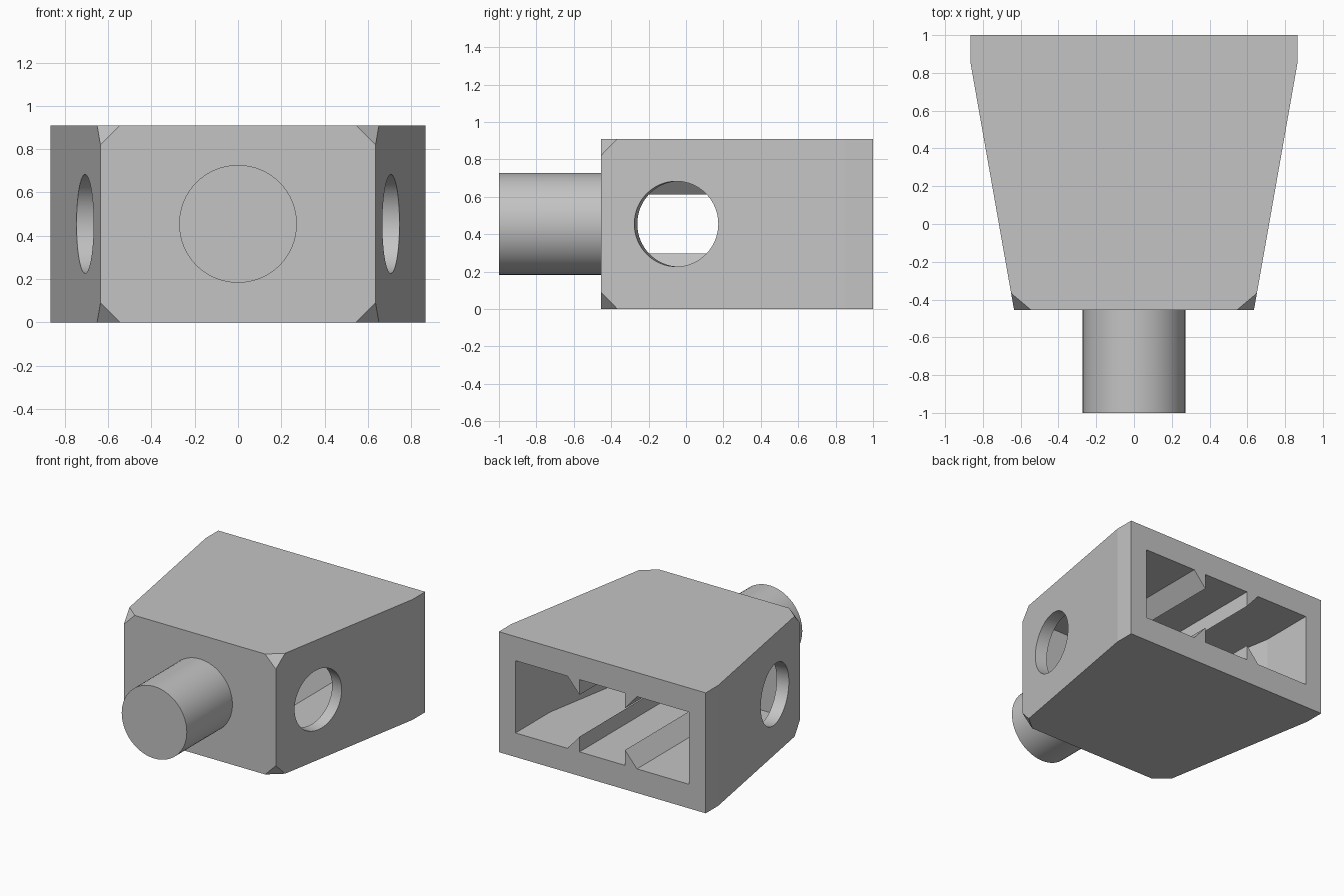
import bpy, bmesh, math
from mathutils import Matrix

cube = bpy.data.objects.get("Cube")
if cube:
    bpy.data.objects.remove(cube, do_unlink=True)

GREY = (0.55, 0.55, 0.55, 1)
grey = bpy.data.materials.new("plain grey")
grey.use_nodes = True
grey.diffuse_color = GREY
grey.node_tree.nodes["Principled BSDF"].inputs["Base Color"].default_value = GREY

HEIGHT, MID = 0.91, 0.455
BACK, FRONT, BEND = 1.0, -0.455, 0.85
HALF_BACK, HALF_FRONT = 0.865, 0.635
SLOPE = (HALF_BACK - HALF_FRONT) / (BEND - FRONT)
TAPER = math.atan(SLOPE)
WALL, CAVITY_FRONT, CAVITY_HALF = 0.092, -0.27, 0.725
FLOOR, CEILING = 0.182, 0.728


def finish(name, bm):
    bmesh.ops.recalc_face_normals(bm, faces=bm.faces[:])
    mesh = bpy.data.meshes.new(name)
    bm.to_mesh(mesh)
    bm.free()
    mesh.materials.append(grey)
    obj = bpy.data.objects.new(name, mesh)
    bpy.context.collection.objects.link(obj)
    return obj


def prism(points, offset):
    """Extrude a closed outline of 3D points by an offset."""
    bm = bmesh.new()
    face = bm.faces.new([bm.verts.new(p) for p in points])
    made = bmesh.ops.extrude_face_region(bm, geom=[face])["geom"]
    moved = [v for v in made if isinstance(v, bmesh.types.BMVert)]
    bmesh.ops.translate(bm, verts=moved, vec=offset)
    return bm


def plan_prism(half_outline, z0, z1):
    """Prism from a plan outline mirrored about the centre line."""
    outline = half_outline + [(-x, y) for x, y in reversed(half_outline)]
    return prism([(x, y, z0) for x, y in outline], (0, 0, z1 - z0))


def cylinder(name, radius, depth, matrix):
    bm = bmesh.new()
    bmesh.ops.create_cone(bm, cap_ends=True, segments=64, radius1=radius,
                          radius2=radius, depth=depth, matrix=matrix)
    return finish(name, bm)


def cut(target, cutter):
    cutter.hide_render = True
    mod = target.modifiers.new("cut", "BOOLEAN")
    mod.operation, mod.solver, mod.object = "DIFFERENCE", "EXACT", cutter
    graph = bpy.context.evaluated_depsgraph_get()
    mesh = bpy.data.meshes.new_from_object(target.evaluated_get(graph))
    target.modifiers.clear()
    target.data = mesh
    bpy.data.objects.remove(cutter, do_unlink=True)


def smooth(obj):
    bpy.ops.object.select_all(action="DESELECT")
    obj.select_set(True)
    bpy.context.view_layer.objects.active = obj
    bpy.ops.object.shade_smooth_by_angle(angle=math.radians(8))


# Tapered block with its four front corners clipped
bm = plan_prism([(HALF_FRONT, FRONT), (HALF_BACK, BEND), (HALF_BACK, BACK)], 0, HEIGHT)
corners = [v for v in bm.verts if v.co.y < FRONT + 0.01]
bmesh.ops.bevel(bm, geom=corners, offset=0.09, segments=1, affect="VERTICES")
body = finish("body", bm)

# Hollow opening at the back, following the tapered walls
inset = WALL / math.cos(TAPER)


def inner_half(y):
    return HALF_FRONT + SLOPE * (y - FRONT) - inset


inner_bend = FRONT + (CAVITY_HALF + inset - HALF_FRONT) / SLOPE
cavity = finish("cavity_cutter", plan_prism(
    [(inner_half(CAVITY_FRONT), CAVITY_FRONT), (CAVITY_HALF, inner_bend),
     (CAVITY_HALF, BACK + 0.1)], FLOOR, CEILING))

# Wedge ribs left standing along the floor and ceiling
for side in (1, -1):
    for up in (1, -1):
        section = [(0.19, -0.08), (0.19, 0.115), (0.36, -0.08)]
        base = FLOOR if up == 1 else CEILING
        points = [(side * x, -0.6, base + up * z) for x, z in section]
        cut(cavity, finish("rib_shape", prism(points, (0, 2, 0))))
cut(body, cavity)

# Round holes square to each tapered side wall
for side in (1, -1):
    y = -0.052
    x = HALF_FRONT + SLOPE * (y - FRONT)
    place = (Matrix.Translation((side * x, y, MID))
             @ Matrix.Rotation(-side * TAPER, 4, "Z")
             @ Matrix.Rotation(math.pi / 2, 4, "Y"))
    cut(body, cylinder("hole_cutter", 0.228, 0.4, place))
smooth(body)

# Round peg on the front
peg = cylinder("peg", 0.272, 0.6, Matrix.Translation((0, -0.7, MID))
               @ Matrix.Rotation(math.pi / 2, 4, "X"))
smooth(peg)
